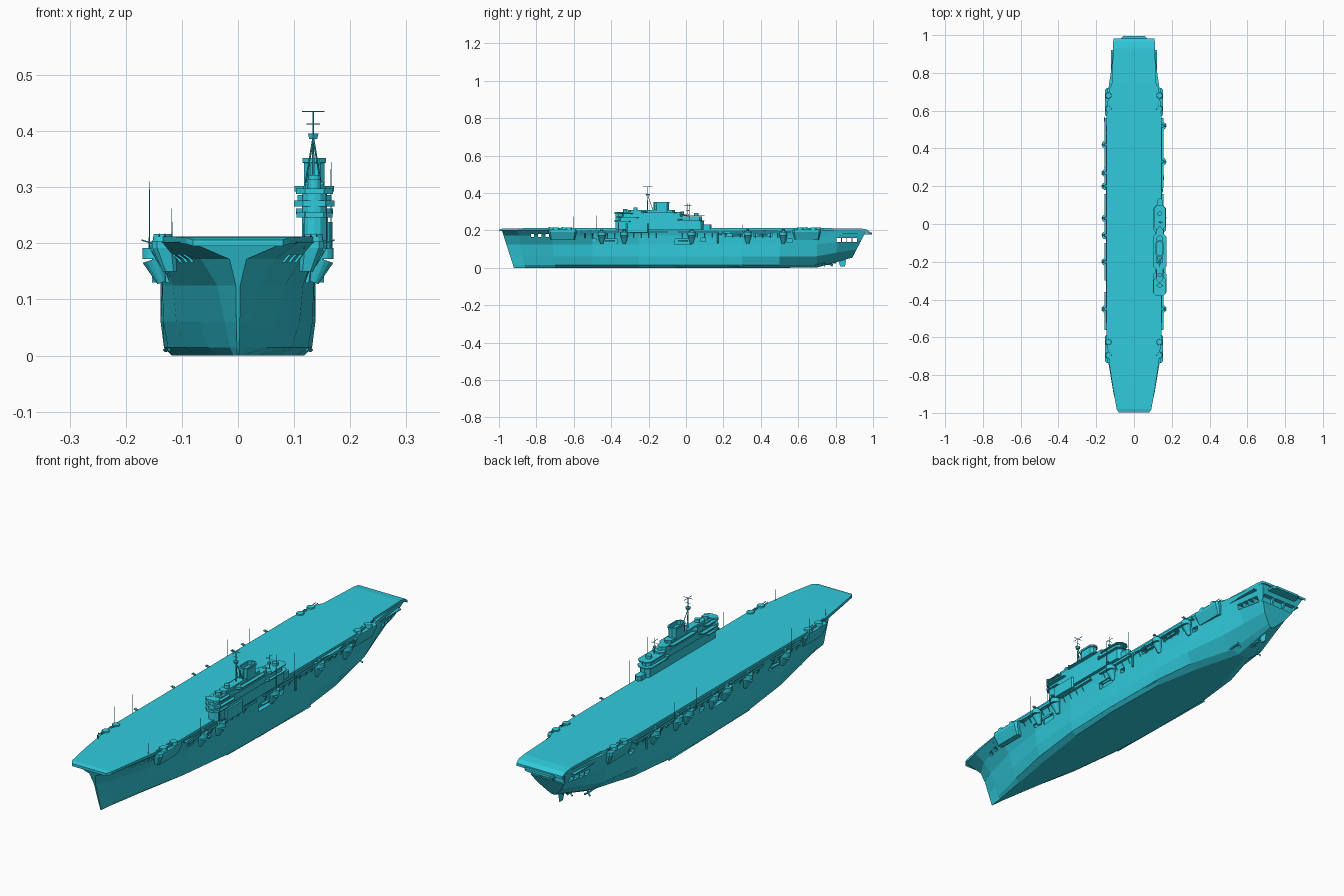
import bpy, bmesh, math
from mathutils import Vector, Matrix

paint = bpy.data.materials.new("ship_paint")
paint.diffuse_color = (0.03, 0.6, 0.72, 1)


def finish(name, bm):
    bmesh.ops.recalc_face_normals(bm, faces=bm.faces)
    me = bpy.data.meshes.new(name)
    bm.to_mesh(me)
    bm.free()
    ob = bpy.data.objects.new(name, me)
    bpy.context.collection.objects.link(ob)
    me.materials.append(paint)
    return ob


def add_loft(bm, rings):
    rows = [[bm.verts.new(p) for p in r] for r in rings]
    n = len(rows[0])
    for a, b in zip(rows, rows[1:]):
        for i in range(n):
            j = (i + 1) % n
            bm.faces.new((a[i], a[j], b[j], b[i]))
    bm.faces.new(rows[0][::-1])
    bm.faces.new(rows[-1])


def loft(name, rings):
    bm = bmesh.new()
    add_loft(bm, rings)
    return finish(name, bm)


def boxes(name, specs):
    # each spec is x0, x1, y0, y1, z0, z1
    bm = bmesh.new()
    for x0, x1, y0, y1, z0, z1 in specs:
        add_loft(bm, [[(x0, y0, z), (x1, y0, z), (x1, y1, z), (x0, y1, z)] for z in (z0, z1)])
    return finish(name, bm)


def oct_ring(x0, x1, y0, y1, z, c):
    return [(x0 + c, y0, z), (x1 - c, y0, z), (x1, y0 + c, z), (x1, y1 - c, z),
            (x1 - c, y1, z), (x0 + c, y1, z), (x0, y1 - c, z), (x0, y0 + c, z)]


def block(name, x0, x1, y0, y1, z0, z1, c=0.01):
    return loft(name, [oct_ring(x0, x1, y0, y1, z, c) for z in (z0, z1)])


def add_rod(bm, a, b, r, r2=None, n=8):
    a, b = Vector(a), Vector(b)
    d = b - a
    m = Matrix.Translation((a + b) / 2) @ d.to_track_quat('Z', 'Y').to_matrix().to_4x4()
    bmesh.ops.create_cone(bm, cap_ends=True, segments=n, radius1=r,
                          radius2=r if r2 is None else r2, depth=d.length, matrix=m)


def rods(name, specs, n=8):
    bm = bmesh.new()
    for s in specs:
        add_rod(bm, *s, n=n)
    return finish(name, bm)


# hull: keel y, top y, keel height, half widths from keel to deck
stations = [
    (-.92, -.985, 0, .001, .002, .003, .004, .015, .085),
    (-.86, -.90, 0, .008, .014, .024, .037, .066, .108),
    (-.70, -.72, 0, .035, .053, .068, .084, .112, .138),
    (-.50, -.50, 0, .070, .095, .110, .116, .134, .148),
    (-.25, -.25, 0, .105, .125, .133, .135, .140, .148),
    (0, 0, 0, .118, .132, .138, .138, .141, .148),
    (.30, .30, 0, .112, .130, .138, .138, .141, .148),
    (.50, .50, 0, .075, .108, .130, .135, .140, .148),
    (.70, .70, .002, .020, .050, .105, .120, .128, .138),
    (.80, .82, .030, .012, .035, .080, .106, .115, .120),
    (.89, .965, .055, .006, .020, .055, .085, .100, .108)]
fracs = (0, .07, .3, .62, .85, 1)
rings = []
for yb, yt, zb, *ws in stations:
    half = [(w, yb + (yt - yb) * f, zb + (.202 - zb) * f) for w, f in zip(ws, fracs)]
    rings.append(half + [(-x, y, z) for x, y, z in reversed(half)])
hull = loft("hull", rings)

# openings: open quarterdeck, bow ports and boat recesses
panes = [(-.3, .3, y, y + .024, .137, .160) for y in (.805, .833, .861, .889)]
panes += [(-.3, .3, y, y + .018, .166, .180) for y in (-.83, -.79, -.75)]
room = [(x, x + .05, .925, 1.1, .135, .162) for x in (-.083, -.025, .033)]
recess = []
for y0, y1, z0, z1 in ((-.44, -.37, .130, .155), (-.06, .03, .125, .155), (.08, .105, .14, .16),
                       (-.50, -.48, .14, .155), (.54, .57, .135, .155), (.22, .34, .168, .185),
                       (.36, .46, .168, .185)):
    recess += [(.118, .25, y0, y1, z0, z1), (-.25, -.118, y0, y1, z0, z1)]
for cut in (panes + recess, room):
    cutter = boxes("opening_cutter", cut)
    cutter.hide_render = True
    mod = hull.modifiers.new("openings", 'BOOLEAN')
    mod.operation, mod.solver, mod.object = 'DIFFERENCE', 'EXACT', cutter
    bpy.context.view_layer.objects.active = hull
    bpy.ops.object.modifier_apply(modifier=mod.name)
    bpy.data.objects.remove(cutter)

# flight deck with rounded-down ends
deck = [(-.998, .080, .206), (-.98, .092, .210), (-.86, .113, .212), (-.73, .132, .212),
        (-.60, .146, .212), (.57, .146, .212), (.72, .130, .212), (.74, .118, .212),
        (.93, .110, .211), (.965, .110, .206), (.982, .108, .194)]
loft("flight_deck", [[(-w, y, z), (w, y, z), (w, y, z - .011), (-w, y, z - .011)] for y, w, z in deck])
block("stern_platform", -.07, .07, .93, .994, .178, .188, .012)


# side sponsons taper down into the hull
def sponson(name, s, y0, y1, x_out, z0, z1, x_in=.11, wall=.012):
    xs = sorted((s * x_in, s * x_out))
    low = sorted((s * x_in, s * (x_in + .024)))
    loft(name, [oct_ring(*low, y0 + .01, y1 - .01, z0, .005),
                oct_ring(*xs, y0, y1, z1 - wall, .009),
                oct_ring(*xs, y0, y1, z1, .009)])


for s in (-1, 1):
    side = "left" if s < 0 else "right"
    for y in (-.66, .645):
        sponson(side + "_turret_sponson", s, y - .075, y + .075, .153, .150, .204)
        for dy in (-.035, .035):
            yy, x, aim = y + dy, s * .135, 1 if y > 0 else -1
            rods(side + "_turret", [((x, yy, .200), (x, yy, .217), .018, .015)], 12)
            rods(side + "_turret_barrels", [((x + dx, yy, .212), (x + dx, yy + aim * .04, .216), .0016)
                                            for dx in (-.005, .005)], 6)
    # walkway galleries below the deck edge
    spans = [(-.56, -.36), (-.30, -.10), (-.04, .16), (.19, .56)]
    boxes(side + "_gallery", [(*sorted((s * .13, s * .156)), a, b, .186, .190) for a, b in spans]
          + [(*sorted((s * .154, s * .156)), a, b, .190, .197) for a, b in spans])
    struts = [a + .02 + i * .04 for a, b in spans for i in range(int((b - a) / .04))]
    rods(side + "_gallery_struts", [((s * .138, y, .160), (s * .154, y, .187), .0015) for y in struts], 4)
    boxes(side + "_aft_walkway", [(*sorted((s * .105, s * .122)), .76, .92, .180, .184)])

# round gun tubs with multi-barrel guns
tubs = {-1: (-.45, -.20, -.06, .03, .20, .27, .42), 1: (-.45, -.33, .03, .33, .52)}
for s, ys in tubs.items():
    side = "left" if s < 0 else "right"
    for y in ys:
        x = s * .150
        rods(side + "_gun_tub", [((s * .136, y, .130), (x, y, .172), .008, .021),
                                 ((x, y, .172), (x, y, .192), .021)], 14)
        rods(side + "_light_gun", [((x, y, .190), (x, y, .203), .010, .007)]
             + [((x, y + d, .199), (x + s * .022, y + d, .206), .0012) for d in (-.006, -.002, .002, .006)], 6)

# ship's boats slung on the sides
for s in (-1, 1):
    for y in (-.405, -.015, .28, .41):
        x = s * (.137 if y < .2 else .142)
        z = .140 if y < .2 else .174
        loft("boat", [[(x - w, yy, z + .008), (x + w, yy, z + .008), (x + w * .4, yy, z), (x - w * .4, yy, z)]
                      for yy, w in ((y - .028, .001), (y - .015, .006), (y + .018, .006), (y + .026, .004))])

# island superstructure, stepping up towards the funnel
block("island_base", .114, .160, -.375, .095, .205, .250, .015)
block("island_second_tier", .116, .158, -.365, .085, .250, .275, .014)
block("island_bridge_tier", .117, .156, -.345, -.02, .275, .298, .012)
block("island_upper_tier", .120, .152, -.310, -.06, .298, .309, .012)
for y0, y1, z, w in ((-.382, -.29, .246, .032), (-.378, -.25, .266, .036), (-.382, -.28, .288, .033),
                     (-.05, .10, .252, .033), (-.03, .10, .276, .030), (-.24, -.05, .292, .035)):
    block("island_platform", .136 - w, .136 + w, y0, y1, z, z + .004, .016)
    block("island_platform_screen", .136 - w, .136 + w, y0, y0 + .035, z, z + .010, .016)
rods("bridge_front", [((.136, -.355, .205), (.136, -.355, .296), .022)], 12)
rods("gun_director", [((.136, -.325, .296), (.136, -.325, .314), .012),
                      ((.136, -.270, .309), (.136, -.270, .322), .011),
                      ((.136, .055, .276), (.136, .055, .292), .012),
                      ((.136, -.02, .276), (.136, -.02, .300), .009)], 12)
block("director_arm", .118, .154, -.328, -.322, .304, .309, .002)
block("island_aft_house", .122, .150, .085, .135, .205, .232, .008)
block("island_outer_bulge", .150, .168, -.32, -.20, .190, .238, .006)

# funnel with a flared cap and a hollow top
fun = [oct_ring(.136 - w, .136 + w, -.130 - l, -.130 + l, z, w * .6)
       for w, l, z in ((.018, .040, .30), (.018, .039, .343), (.021, .043, .344),
                       (.021, .043, .352), (.016, .036, .352), (.016, .036, .335))]
loft("funnel", fun)
rods("funnel_pipes", [((.136 + dx, -.170, .30), (.136 + dx, -.170, .349), .003) for dx in (-.008, .008)], 6)

# main tripod mast, yards and aerials
mx, my = .134, -.205
rods("main_mast", [((mx, my, .30), (mx, my, .436), .0028, .0014),
                   ((mx - .014, my + .03, .305), (mx, my, .388), .0016),
                   ((mx + .014, my + .03, .305), (mx, my, .388), .0016),
                   ((mx - .020, my, .435), (mx + .020, my, .435), .0012),
                   ((mx, my - .026, .434), (mx, my + .026, .434), .0012),
                   ((mx - .012, my, .413), (mx + .012, my, .413), .0010),
                   ((mx, my, .386), (mx, my, .396), .008, .011)], 6)
rods("aft_mast", [((.140, .01, .275), (.140, .01, .345), .0022, .0012),
                  ((.126, .01, .325), (.154, .01, .325), .001),
                  ((.140, -.012, .333), (.140, .03, .333), .001),
                  ((.140, .01, .303), (.140, .01, .310), .007)], 6)
rods("radio_poles", [((x, y, .19), (x, y, z), .0012, .0007) for x, y, z in
                     ((-.118, -.77, .262), (-.158, -.60, .275), (-.158, -.48, .280), (-.158, .155, .310),
                      (-.158, .30, .262), (.166, -.36, .290), (.166, .02, .345), (.158, .155, .300),
                      (.158, -.48, .270), (.118, -.77, .258))], 5)

# boat cranes on the side
for s, y in ((1, .17), (-1, .48)):
    rods("side_crane", [((s * .150, y, .130), (s * .150, y, .195), .004),
                        ((s * .150, y, .180), (s * .158, y + .09, .188), .0022)], 6)

# bilge keels, shafts, propellers and rudder
for s in (-1, 1):
    rods("bilge_keel", [((s * .122, -.25, .012), (s * .130, .30, .010), .004)], 4)
for x, y in ((-.055, .735), (.055, .735), (0, .775)):
    rods("propeller_shaft", [((x, y - .17, .026), (x, y, .018), .0035),
                             ((x, y - .02, .018), (x, y - .02, .060), .0022),
                             ((x, y - .004, .018), (x, y + .012, .018), .005, .002)], 8)
    blades = []
    for i in range(3):
        a = i * 2 * math.pi / 3 + math.pi / 2
        blades.append(((x, y + .002, .018), (x + .015 * math.cos(a), y + .006, .018 + .015 * math.sin(a)), .002, .005))
    rods("propeller", blades, 4)
loft("rudder", [[(0, y0, z), (.004, y0 + .012, z), (0, y1, z), (-.004, y0 + .012, z)]
                for z, y0, y1 in ((.008, .825, .850), (.035, .815, .855), (.065, .818, .850))])
loft("stern_skeg", [[(-.004, y0, z), (.004, y0, z), (.004, y1, z), (-.004, y1, z)]
                    for z, y0, y1 in ((.022, .77, .80), (.055, .70, .815))])
